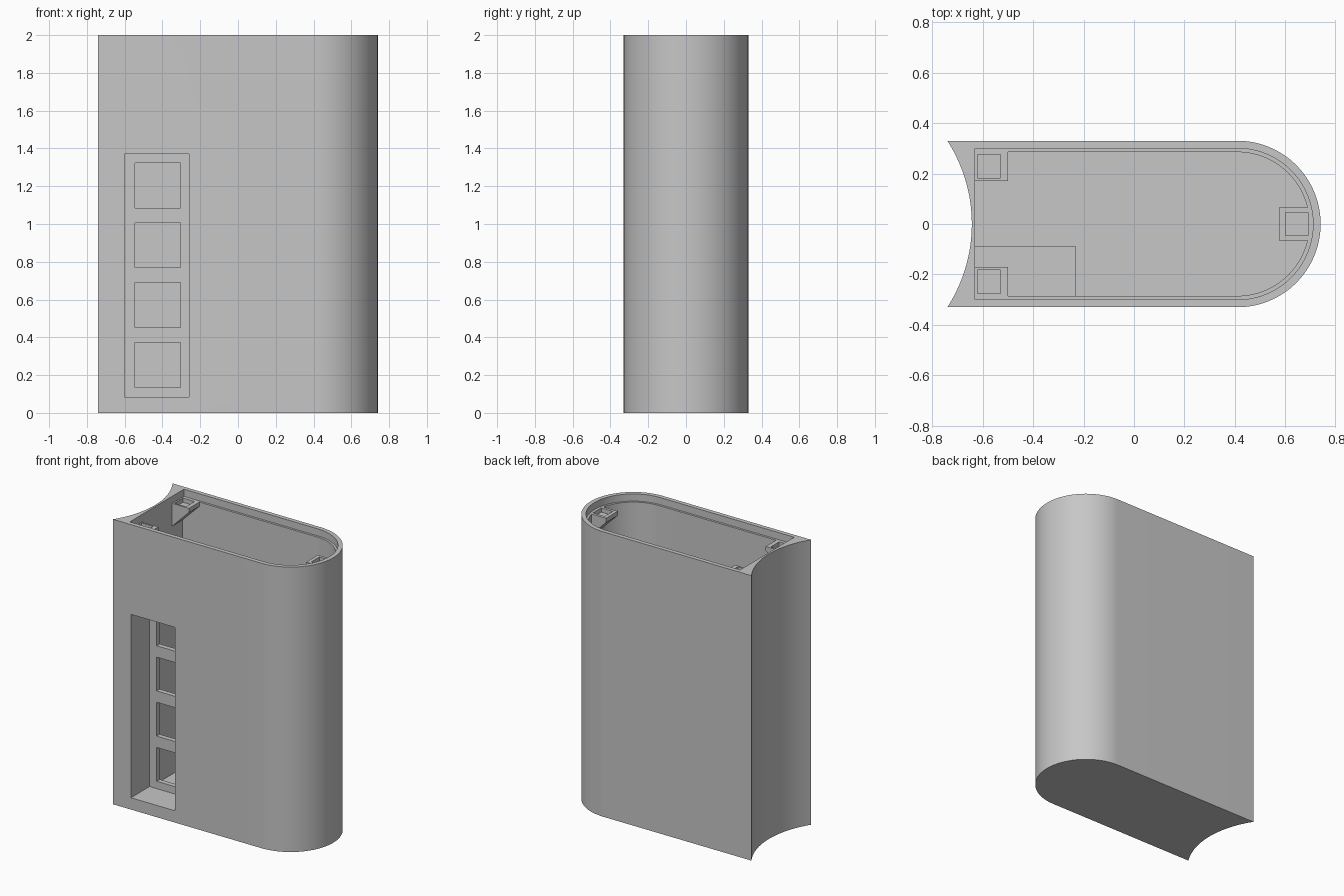
import bpy, bmesh, math

cube = bpy.data.objects.get("Cube")
if cube:
    bpy.data.objects.remove(cube, do_unlink=True)

grey = bpy.data.materials.new("plain grey")
grey.use_nodes = True
colour = (0.57, 0.57, 0.57, 1)
grey.diffuse_color = colour
grey.node_tree.nodes["Principled BSDF"].inputs["Base Color"].default_value = colour

HEIGHT, FLOOR, LEDGE = 2.0, 0.05, 1.95
HALF, ARC_X, WALL_X = 0.33, 0.41, -0.63   # half depth, nose centre, inner flat wall


def prism(name, outline, direction):
    """Extrude a closed 3D outline along a direction."""
    bm = bmesh.new()
    face = bm.faces.new([bm.verts.new(p) for p in outline])
    out = bmesh.ops.extrude_face_region(bm, geom=[face])
    verts = [v for v in out["geom"] if isinstance(v, bmesh.types.BMVert)]
    bmesh.ops.translate(bm, verts=verts, vec=direction)
    bmesh.ops.recalc_face_normals(bm, faces=bm.faces)
    mesh = bpy.data.meshes.new(name)
    bm.to_mesh(mesh)
    bm.free()
    mesh.materials.append(grey)
    obj = bpy.data.objects.new(name, mesh)
    bpy.context.collection.objects.link(obj)
    return obj


def upright(name, points, z0, z1):
    return prism(name, [(x, y, z0) for x, y in points], (0, 0, z1 - z0))


def box(name, x, y, z):
    return upright(name, [(x[0], y[0]), (x[1], y[0]), (x[1], y[1]), (x[0], y[1])], *z)


def cut(obj, cutter):
    """Subtract a cutter and discard it."""
    mod = obj.modifiers.new("cut", 'BOOLEAN')
    mod.operation, mod.solver, mod.object = 'DIFFERENCE', 'EXACT', cutter
    bpy.context.view_layer.objects.active = obj
    bpy.ops.object.modifier_apply(modifier=mod.name)
    bpy.data.objects.remove(cutter, do_unlink=True)


def nose(radius, steps=48):
    """Half circle from the front edge round to the back edge."""
    angles = [math.pi * (i / steps - 0.5) for i in range(steps + 1)]
    return [(ARC_X + radius * math.cos(a), radius * math.sin(a)) for a in angles]


def inner(radius):
    return [(WALL_X, -radius)] + nose(radius) + [(WALL_X, radius)]


# Shell: rounded nose on one side, concave arc on the other
sagitta = 0.097
big = (HALF ** 2 + sagitta ** 2) / (2 * sagitta)
spread = math.asin(HALF / big)
hollow = []
for i in range(33):
    a = spread * (1 - i / 16)
    hollow.append((-0.643 - big + big * math.cos(a), big * math.sin(a)))
shell = upright("shell", nose(HALF) + hollow, 0, HEIGHT)
cut(shell, upright("cavity_cutter", inner(0.285), FLOOR, HEIGHT + 0.1))
cut(shell, upright("lid_ledge_cutter", inner(0.30), LEDGE, HEIGHT + 0.1))


def recess():
    return box("recess_cutter", (-0.6, -0.26), (-0.5, -0.124), (0.083, 1.37))


cut(shell, recess())

# Housing behind the recess, with four square windows
housing = box("window_housing", (WALL_X, -0.23), (-0.285, -0.09), (FLOOR, 1.405))
cut(housing, recess())
for i in range(4):
    z = 0.135 + 0.317 * i
    cut(housing, box("window_cutter", (-0.545, -0.305), (-0.2, 0), (z, z + 0.237)))


# Wedge brackets under the lid, each with a square socket
def bracket(name, wall, tip, y, socket_x, socket_y):
    reach = abs(tip - wall)
    side = [(wall, LEDGE), (tip, LEDGE), (tip, LEDGE - 0.03), (wall, LEDGE - 0.03 - reach)]
    obj = prism(name, [(x, y[0], z) for x, z in side], (0, y[1] - y[0], 0))
    cut(obj, box("socket_cutter", socket_x, socket_y, (LEDGE - 0.03, LEDGE + 0.1)))
    return obj


bracket("back_bracket", WALL_X, -0.5, (0.17, 0.285), (-0.62, -0.53), (0.182, 0.276))
bracket("front_bracket", WALL_X, -0.5, (-0.285, -0.17), (-0.62, -0.53), (-0.276, -0.182))
bracket("nose_bracket", 0.70, 0.575, (-0.065, 0.065), (0.6, 0.69), (-0.046, 0.046))

# Smooth curved walls, crisp edges
bpy.ops.object.select_all(action='DESELECT')
shell.select_set(True)
bpy.context.view_layer.objects.active = shell
bpy.ops.object.shade_smooth_by_angle(angle=math.radians(30))
